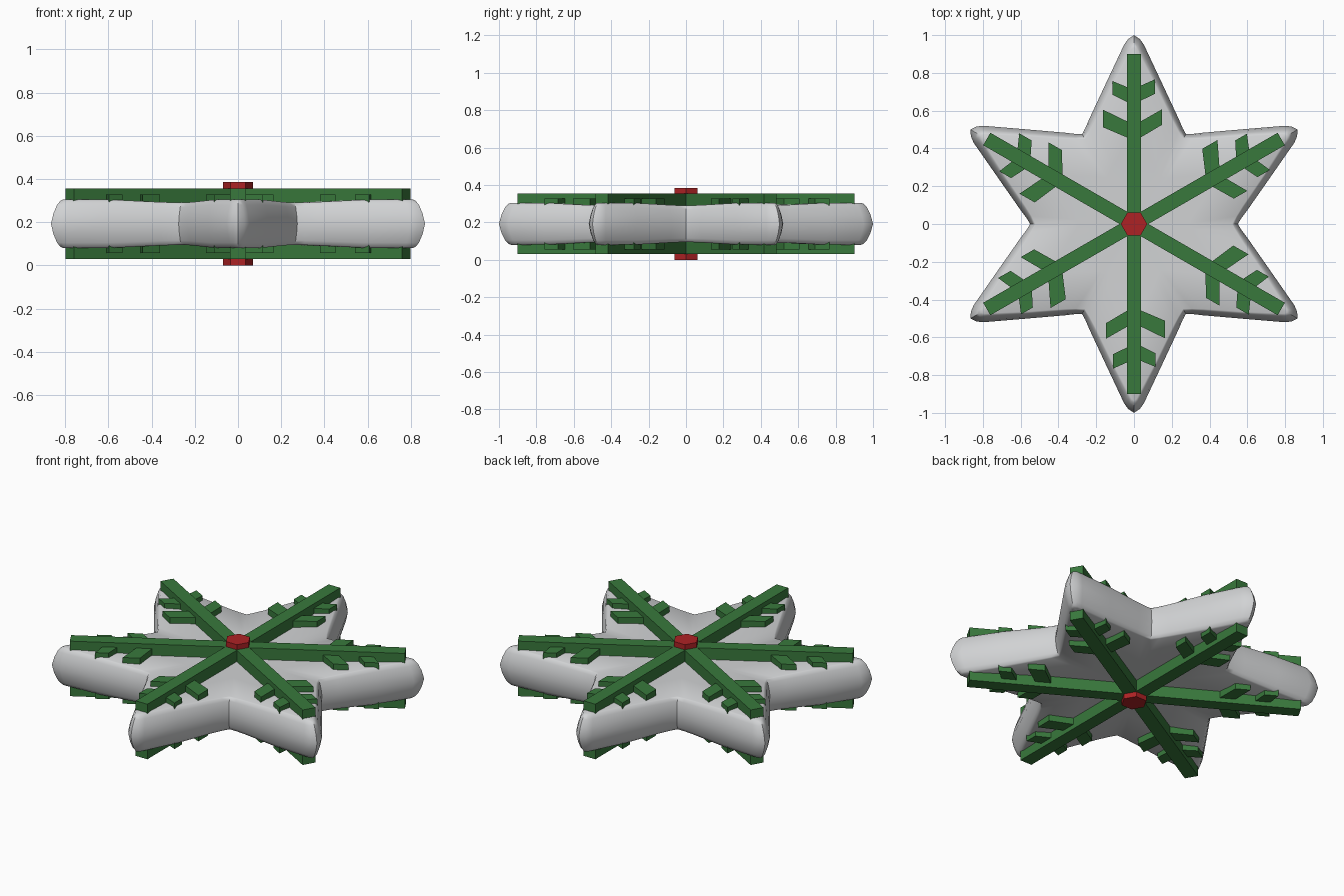
import bpy, bmesh, math
from mathutils import Matrix

if "Cube" in bpy.data.objects:
    bpy.data.objects.remove(bpy.data.objects["Cube"])

MID = 0.1925  # mid height of the ornament


def mat(name, col):
    m = bpy.data.materials.new(name)
    m.diffuse_color = (*col, 1)
    m.use_nodes = True
    m.node_tree.nodes["Principled BSDF"].inputs["Base Color"].default_value = m.diffuse_color
    return m


GREY = mat("pale_grey", (0.64, 0.65, 0.66))
GREEN = mat("green", (0.04, 0.19, 0.045))
RED = mat("red", (0.42, 0.016, 0.018))


def finish(bm, name, material, smooth=None):
    bmesh.ops.recalc_face_normals(bm, faces=bm.faces)
    me = bpy.data.meshes.new(name)
    bm.to_mesh(me)
    bm.free()
    ob = bpy.data.objects.new(name, me)
    bpy.context.collection.objects.link(ob)
    me.materials.append(material)
    if smooth:
        bpy.context.view_layer.objects.active = ob
        ob.select_set(True)
        bpy.ops.object.shade_smooth_by_angle(angle=math.radians(smooth))
        ob.select_set(False)
    return ob


def prism(bm, pts, z0, z1, turn=0.0):
    c, s = math.cos(turn), math.sin(turn)
    rings = [[bm.verts.new((x * c - y * s, x * s + y * c, z)) for x, y in pts] for z in (z0, z1)]
    bm.faces.new(rings[0])
    bm.faces.new(rings[1])
    n = len(pts)
    for i in range(n):
        j = (i + 1) % n
        bm.faces.new((rings[0][i], rings[0][j], rings[1][j], rings[1][i]))


# Star body: half-tip outlines at mid height and at the flat faces
OUTER = [(0, 1), (.03, .98), (.052, .95), (.14, .763), (.235, .56), (.258, .507), (.275, .476)]
INNER = [(0, .935), (.014, .925), (.026, .90), (.115, .73), (.205, .545), (.235, .49), (.26, .45)]


def outline(t):
    half = [(a[0] * (1 - t) + b[0] * t, a[1] * (1 - t) + b[1] * t) for a, b in zip(OUTER, INNER)]
    tip = half + [(-x, y) for x, y in half[-2:0:-1]]
    # order: right half to notch, then left half of the next tip clockwise
    right, left = half, [(-x, y) for x, y in half[-2:0:-1]]
    pts = []
    for k in range(6):
        for seq, a in ((right, -k), (left, -k - 1)):
            c, s = math.cos(a * math.pi / 3), math.sin(a * math.pi / 3)
            pts += [(x * c - y * s, x * s + y * c) for x, y in seq]
    return pts


def dish(r):
    f = min(1, max(0, (r - .45) / .35))
    return .85 + .15 * f * f * (3 - 2 * f)


# (inset, height share, scale) from the middle of the rim to the face
LEVELS = [(0, 0, 1), (.2, .42, 1), (.5, .78, 1), (.78, .95, 1), (1, 1, 1), (1, 1, .55)]
bm = bmesh.new()
rings = {}
for sgn in (-1, 1):
    for i, (t, h, sc) in enumerate(LEVELS):
        if i == 0 and sgn == 1:
            rings[1, 0] = rings[-1, 0]
            continue
        rings[sgn, i] = [bm.verts.new((x * sc, y * sc, MID + sgn * .1125 * h * dish(math.hypot(x, y) * sc)))
                         for x, y in outline(t)]
    for i in range(len(LEVELS) - 1):
        a, b = rings[sgn, i], rings[sgn, i + 1]
        for j in range(len(a)):
            k = (j + 1) % len(a)
            bm.faces.new((a[j], a[k], b[k], b[j]))
    last = rings[sgn, len(LEVELS) - 1]
    centre = bm.verts.new((0, 0, MID + sgn * .1125 * .85))
    for j in range(len(last)):
        bm.faces.new((last[j], last[(j + 1) % len(last)], centre))
finish(bm, "star_body", GREY, 50)

# Snowflake on both faces: three crossing bars, and two pairs of slanted twigs per arm
BAR = [(-.038, -.9), (.038, -.9), (.038, .9), (-.038, .9)]
TWIGS = [
    [(-.03, .455), (-.03, .54), (-.164, .605), (-.164, .512)],
    [(.03, .455), (.148, .525), (.148, .607), (.03, .54)],
    [(-.03, .642), (-.03, .722), (-.115, .757), (-.115, .685)],
    [(.03, .65), (.112, .69), (.112, .766), (.03, .73)],
]
for side, sgn in (("top", 1), ("bottom", -1)):
    bm = bmesh.new()
    for k in range(3):
        prism(bm, BAR, MID + sgn * .08, MID + sgn * .1625, k * math.pi / 3)
    finish(bm, side + "_bars", GREEN)
    bm = bmesh.new()
    for k in range(6):
        for twig in TWIGS:
            prism(bm, twig, MID + sgn * .08, MID + sgn * .136, k * math.pi / 3)
    finish(bm, side + "_twigs", GREEN)

# Hexagonal hub through the middle
bm = bmesh.new()
prism(bm, [(.07 * math.cos(k * math.pi / 3), .07 * math.sin(k * math.pi / 3)) for k in range(6)], 0, .385)
finish(bm, "hub", RED)
